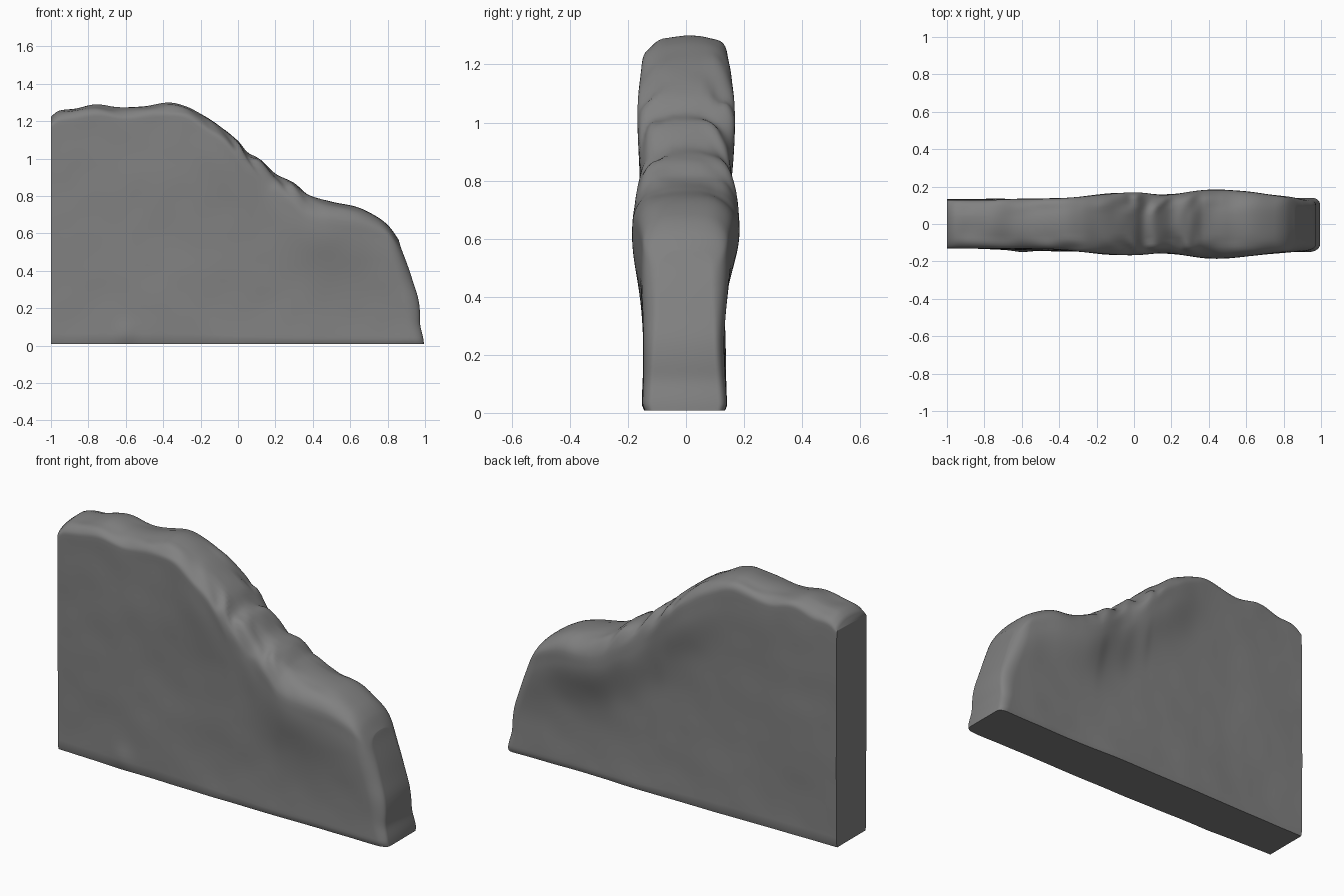
import bpy, bmesh, math
from mathutils import Vector, noise

if "Cube" in bpy.data.objects:
    bpy.data.objects.remove(bpy.data.objects["Cube"])

# Crest outline (x, z) seen from the front
CREST = [(-1, 1.225), (-.96, 1.255), (-.87, 1.265), (-.76, 1.29), (-.64, 1.275), (-.5, 1.28),
         (-.37, 1.3), (-.28, 1.28), (-.2, 1.24), (-.12, 1.19), (0, 1.095), (.05, 1.035), (.12, .995),
         (.2, .92), (.3, .87), (.37, .81), (.5, .77), (.64, .74), (.75, .685), (.81, .635), (.86, .565)]
# Half thickness near the crest and low down, along x
UPPER = [(-1, .13), (-.7, .132), (-.4, .138), (-.12, .165), (.15, .16), (.4, .182), (.55, .178),
         (.7, .162), (.8, .147), (.86, .135)]
FRONT_LOW = [(-1, .128), (-.5, .14), (0, .148), (.5, .148), (.8, .145), (.86, .14)]
BACK_LOW = [(-1, .13), (-.5, .132), (0, .132), (.5, .126), (.8, .128), (.86, .13)]
# Foot of each column: leans outward towards the right end
FOOT = [(-1, -1), (.2, .2), (.5, .52), (.66, .72), (.79, .89), (.86, .995)]
BASE = 0.008
COLS, SIDE, ARC = 170, 44, 22


def sample(pts, x):
    """Smooth curve through the points (Hermite)."""
    n = len(pts)
    i = next((i for i in range(n - 1) if x <= pts[i + 1][0]), n - 2)

    def slope(j):
        a, b = pts[max(j - 1, 0)], pts[min(j + 1, n - 1)]
        return (b[1] - a[1]) / (b[0] - a[0])
    (x0, a), (x1, b) = pts[i], pts[i + 1]
    w = x1 - x0
    t = min(1, (x - x0) / w)
    return (a * (1 + 2 * t) * (1 - t) ** 2 + b * t * t * (3 - 2 * t)
            + slope(i) * w * t * (1 - t) ** 2 - slope(i + 1) * w * t * t * (1 - t))


def bell(t, c, w):
    return math.exp(-((t - c) / w) ** 2)


def half_depth(x, d, z, front):
    # crest bulge fading down to the slab, slight flare at the foot, rounded right end
    up, low = sample(UPPER, x), sample(FRONT_LOW if front else BACK_LOW, x)
    h = low + (up - low) * bell(max(d, .15), .15, .22 if front else .18)
    h += (.004 if front else .01) * bell(z, 0, .13) * (x > -1) * min(1, x + 1)
    k = min(1, z / .45)
    w = .03 + .05 * k                              # rounding grows upwards
    t = min(1, max(0, (x - .86 + w) / w))
    cut = .2 + .15 * k
    return h * (1 - cut + cut * math.sqrt(1 - t * t))


def ring(x):
    top = Vector((x, 0, sample(CREST, x)))
    foot = Vector((sample(FOOT, x), 0, BASE))
    span = (top - foot).length
    r = .045 + .085 * bell(x, .35, .45)          # crest rounding
    pts = [(1, span - (span - r) * i / SIDE) for i in range(SIDE)]
    for i in range(ARC + 1):
        a = math.pi * i / ARC
        c = math.cos(a)
        pts.append((math.copysign(abs(c) ** .65, c), r - r * math.sin(a) ** .75))
    pts += [(-1, r + (span - r) * (i + 1) / SIDE) for i in range(SIDE)]
    out = []
    end = max(0, (x - .3) / .56)
    for f, d in pts:
        v = 1 - d / span
        p = foot.lerp(top, v)
        p.x += (.022 * math.sin(math.pi * v) + .006 * bell(p.z, .25, .07) - .008 * bell(p.z, .11, .05)) * end
        y = -f * half_depth(x, d, p.z, f > 0)
        # soft erosion on the faces and ridges running over the slope
        q = Vector((p.x * 2.6, y * 6, p.z * 2.6))
        fine = noise.noise(q * 2.5)
        y += math.copysign(abs(f), -f) * (.006 * noise.noise(q) + .002 * fine)
        near = bell(d, 0, .13)
        slope = bell(x, .12, .2)
        y -= f * near * slope * .007 * math.sin(30 * p.x + 14 * p.z)
        ridge = slope * .012 * math.sin(45 * p.x - 45 * abs(y) + 3 * fine)
        p.z += near * (ridge + .018 * fine * (1 - end)) * min(1, (p.x + 1.02) * 8) * abs(y) / .13
        # crowned crest, front edge a little lower than the back on the left
        p.z -= near * (.012 * f * f + .012 * max(0, f) * bell(x, -.65, .4))
        # small scooped lump at the front foot
        if f > 0:
            y -= .01 * bell(p.x, -.6, .06) * bell(p.z, .07, .06)
        # slightly worn bottom edge
        y *= 1 - .06 * bell(p.z, BASE, .012)
        p.y = y
        out.append(p)
    return out


# Rock slab: rings of points along x, skinned, with both ends closed
bm = bmesh.new()
xs = [-1 + 1.86 * (1 - (1 - i / COLS) ** 1.45) for i in range(COLS + 1)]
rings = [[bm.verts.new(p) for p in ring(x)] for x in xs]
n = len(rings[0])
for a, b in zip(rings, rings[1:]):
    for j in range(n):
        k = (j + 1) % n
        bm.faces.new((a[j], b[j], b[k], a[k]))
for rg in (rings[0], rings[-1]):
    for j in range(n // 2 - 1):
        bm.faces.new((rg[j], rg[j + 1], rg[n - 2 - j], rg[n - 1 - j]))
    m = n // 2
    bm.faces.new((rg[m - 1], rg[m], rg[m + 1]))
bmesh.ops.recalc_face_normals(bm, faces=bm.faces)

mesh = bpy.data.meshes.new("rock_wall")
bm.to_mesh(mesh)
bm.free()
rock = bpy.data.objects.new("rock_wall", mesh)
bpy.context.collection.objects.link(rock)

# Dark grey stone
stone = bpy.data.materials.new("dark_stone")
stone.diffuse_color = (.22, .22, .22, 1)
stone.use_nodes = True
stone.node_tree.nodes["Principled BSDF"].inputs["Base Color"].default_value = stone.diffuse_color
mesh.materials.append(stone)

bpy.context.view_layer.objects.active = rock
rock.select_set(True)
bpy.ops.object.shade_smooth_by_angle(angle=math.radians(65))
